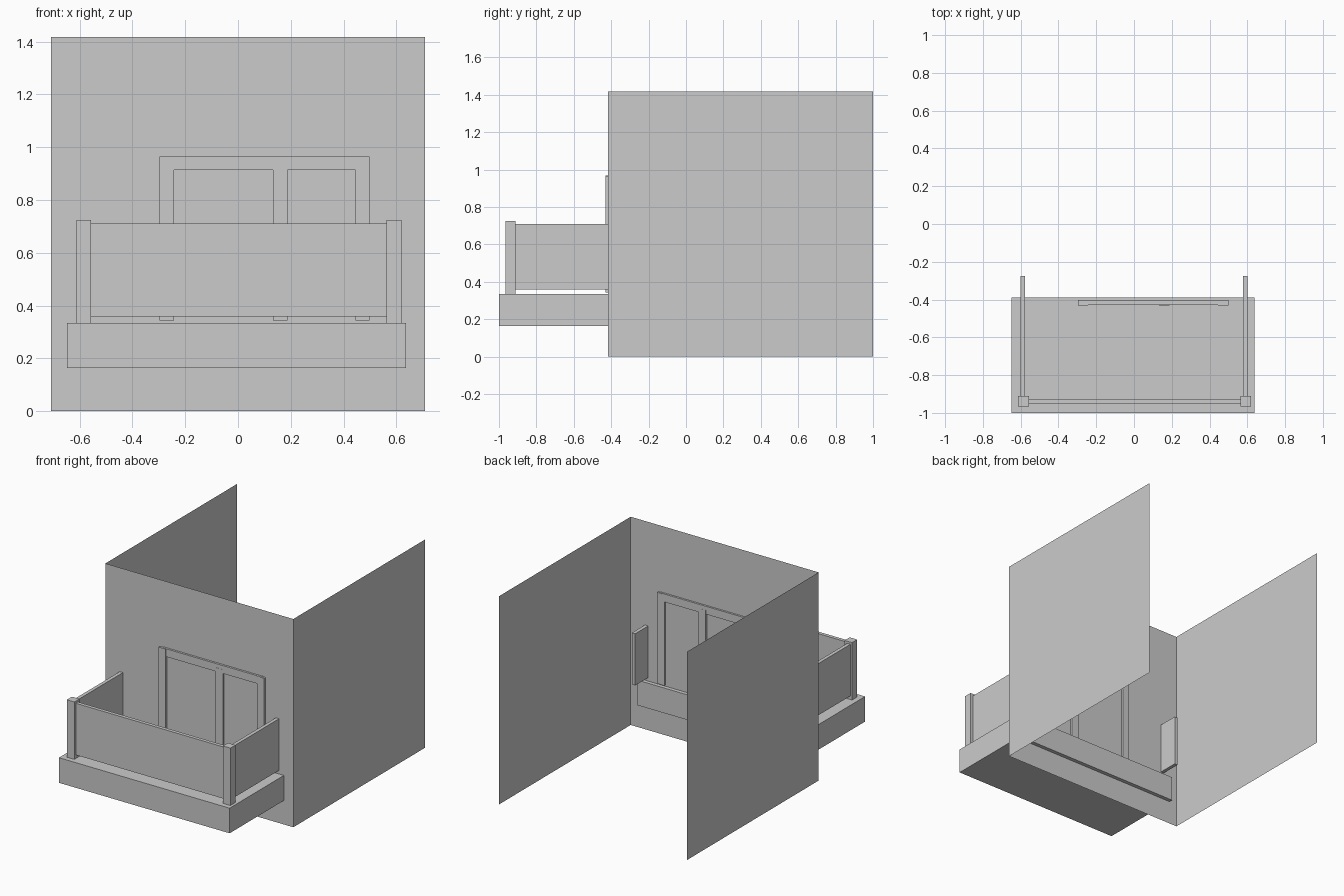
import bpy

if "Cube" in bpy.data.objects:
    bpy.data.objects.remove(bpy.data.objects["Cube"])


def mesh_object(name, verts, faces):
    mesh = bpy.data.meshes.new(name)
    mesh.from_pydata(verts, [], faces)
    obj = bpy.data.objects.new(name, mesh)
    bpy.context.collection.objects.link(obj)
    return obj


def box(name, x, y, z):
    """Box from (min, max) ranges on each axis."""
    verts = [(a, b, c) for a in x for b in y for c in z]
    faces = [(0, 1, 3, 2), (4, 6, 7, 5), (0, 4, 5, 1),
             (2, 3, 7, 6), (0, 2, 6, 4), (1, 5, 7, 3)]
    return mesh_object(name, verts, faces)


# Building shell: an open U of single-sheet walls
W, H, WALL_Y = 0.708, 1.418, -0.416
plan = [(-W, 1.0), (-W, WALL_Y), (W, WALL_Y), (W, 1.0)]
mesh_object("building_walls",
            [(x, y, z) for x, y in plan for z in (0, H)],
            [(2 * i, 2 * i + 2, 2 * i + 3, 2 * i + 1) for i in range(3)])

# Balcony floor slab, slightly embedded in the wall
box("balcony_slab", (-0.649, 0.637), (-1.0, -0.39), (0.163, 0.334))

# Corner posts and side panels
CX = 0.003
for side, s in (("left", -1), ("right", 1)):
    px, rx = CX + s * 0.588, s * 0.588
    box(f"{side}_corner_post", (px - 0.028, px + 0.028), (-0.966, -0.911), (0.334, 0.725))
    box(f"{side}_railing_panel", (rx - 0.012, rx + 0.012), (-0.92, -0.275), (0.358, 0.71))

# Front railing panel
box("front_railing_panel", (-0.565, 0.57), (-0.95, -0.926), (0.358, 0.71))

# Door frame: three uprights and a head
for name, x, top in (("left_jamb", -0.27, 0.964), ("mullion", 0.16, 0.94),
                     ("right_jamb", 0.472, 0.964)):
    box(f"door_{name}", (x - 0.027, x + 0.027), (-0.431, -0.402), (0.343, top))
box("door_head", (-0.268, 0.48), (-0.43, -0.403), (0.913, 0.967))
